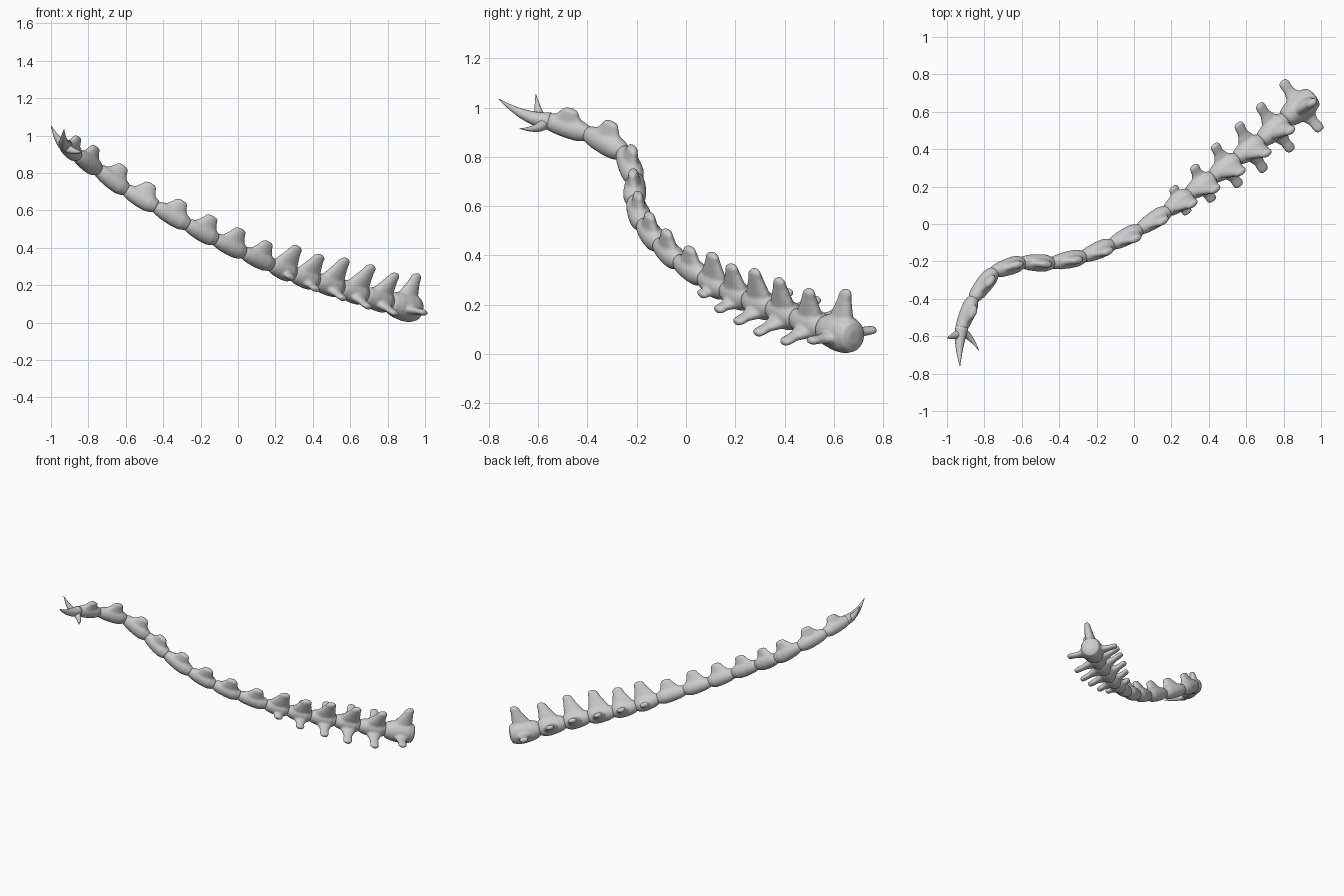
import bpy, bmesh, math
from mathutils import Vector, Matrix

if "Cube" in bpy.data.objects:
    bpy.data.objects.remove(bpy.data.objects["Cube"])

# joints between the vertebrae, base to tip
joints = [(.955, .68, .07), (.81, .56, .105), (.68, .445, .145), (.55, .35, .185), (.42, .25, .22),
          (.295, .16, .26), (.18, .07, .31), (.03, -.03, .375), (-.12, -.11, .445),
          (-.27, -.175, .525), (-.44, -.21, .62), (-.6, -.205, .71), (-.75, -.255, .82),
          (-.86, -.40, .895), (-.93, -.575, .95)]
spine_height = [.19, .168, .175, .17, .15, .15, .108, .112, .105, .1, .098, .1, .1, .085]
roll = [8, 25, 27, 27, 27, 23, 20, 20, 17, 8, 4, 4, 12, 22]
wing_reach = [.168, .165, .162, .145, .118, .088]
body_radius = [.078, .064, .062, .06, .057, .055, .05, .05, .05, .05, .05, .05, .05, .045]


def loft(bm, sections, n=20):
    """Skin of ellipses, each given as centre, half axis u, half axis v."""
    rings = []
    for c, u, v in sections:
        c, u, v = Vector(c), Vector(u), Vector(v)
        rings.append([bm.verts.new(c + u * math.cos(a) + v * math.sin(a))
                      for a in [2 * math.pi * k / n for k in range(n)]])
    for a, b in zip(rings, rings[1:]):
        for k in range(n):
            bm.faces.new((a[k], a[(k + 1) % n], b[(k + 1) % n], b[k]))
    bm.faces.new(rings[0])
    bm.faces.new(rings[-1])


def finish(bm, name, matrix=Matrix()):
    bmesh.ops.recalc_face_normals(bm, faces=bm.faces)
    for f in bm.faces:
        f.smooth = True
    me = bpy.data.meshes.new(name)
    bm.to_mesh(me)
    bm.free()
    ob = bpy.data.objects.new(name, me)
    ob.matrix_world = matrix
    bpy.context.collection.objects.link(ob)
    return ob


def vertebra(i):
    a, b = Vector(joints[i]), Vector(joints[i + 1])
    L = (b - a).length
    r, h = body_radius[i], spine_height[i]
    k = max(0, 1 - i / 6)            # 1 at the base, 0 along the slim end
    bm = bmesh.new()
    # body: a barrel, ball-ended on the first one
    back = .8 if i == 0 else .72
    profile = [(-.56, .4), (-.5, back), (-.3, .98), (-.05, 1), (.25, .9), (.46, .72), (.56, .45)]
    loft(bm, [((x * L, 0, 0), (0, r * s * .94, 0), (0, 0, r * s)) for x, s in profile])
    # upright spine: broad foot, narrow rounded crown
    foot, crown = .075 - .008 * k, .036 - .006 * k
    lean = -.012 - .035 * k
    spine = []
    for s, w in [(0, 0), (.35, .12), (.55, .5), (.75, .85), (.92, 1), (1, 1.45)]:
        length = foot + (crown - foot) * w
        thick = (.035 + .012 * k) * (1 - s) + .017 * s
        if s == 1:
            thick *= .7
        spine.append(((lean * s, 0, h * s), (length, 0, 0), (0, thick, 0)))
    loft(bm, spine)
    # side wings on the base vertebrae
    if i < len(wing_reach):
        w = wing_reach[i]
        for side in (-1, 1):
            loft(bm, [((-.012 - .008 * s, side * w * s, -.012 + .004 * s), (wd, 0, 0), (0, 0, t))
                      for s, wd, t in [(.1, .06, .04), (.4, .045, .026), (.62, .029, .018),
                                       (.85, .031, .017), (.96, .028, .016), (1.02, .017, .011)]])
    # local frame: x to the tip, y sideways, z up
    t = (b - a).normalized()
    y = Vector((0, 0, 1)).cross(t).normalized()
    frame = Matrix((t, y, t.cross(y))).transposed().to_4x4()
    m = Matrix.Translation((a + b) / 2) @ frame @ Matrix.Rotation(-math.radians(roll[i]), 4, 'X')
    ob = finish(bm, f"vertebra_{i + 1}", m)
    re = ob.modifiers.new("fuse", 'REMESH')
    re.mode, re.voxel_size, re.use_smooth_shade = 'VOXEL', .006, True
    sm = ob.modifiers.new("soften", 'SMOOTH')
    sm.factor, sm.iterations = .5, 8


for i in range(len(joints) - 1):
    vertebra(i)


def claw(name, p0, p1, p2, r):
    """Tapered horn along a quadratic curve."""
    p0, p1, p2 = Vector(p0), Vector(p1), Vector(p2)
    bm, secs = bmesh.new(), []
    for j in range(13):
        s = j / 12
        p = p0 * (1 - s) ** 2 + p1 * 2 * s * (1 - s) + p2 * s * s
        d = ((p1 - p0) * (1 - s) + (p2 - p1) * s).normalized()
        u = d.cross(Vector((.3, .2, 1))).normalized()
        q = r * (1 - s ** 1.4) + .001
        secs.append((p, u * q, d.cross(u) * q))
    loft(bm, secs, 16)
    finish(bm, name)


# claws at the tip
claw("middle_claw", (-.92, -.55, .945), (-.94, -.65, .95), (-.93, -.76, 1.035), .034)
claw("upper_claw", (-.925, -.585, .94), (-.965, -.60, .97), (-1.0, -.61, 1.055), .026)
claw("lower_claw", (-.93, -.57, .945), (-.88, -.59, .905), (-.83, -.675, .915), .025)
